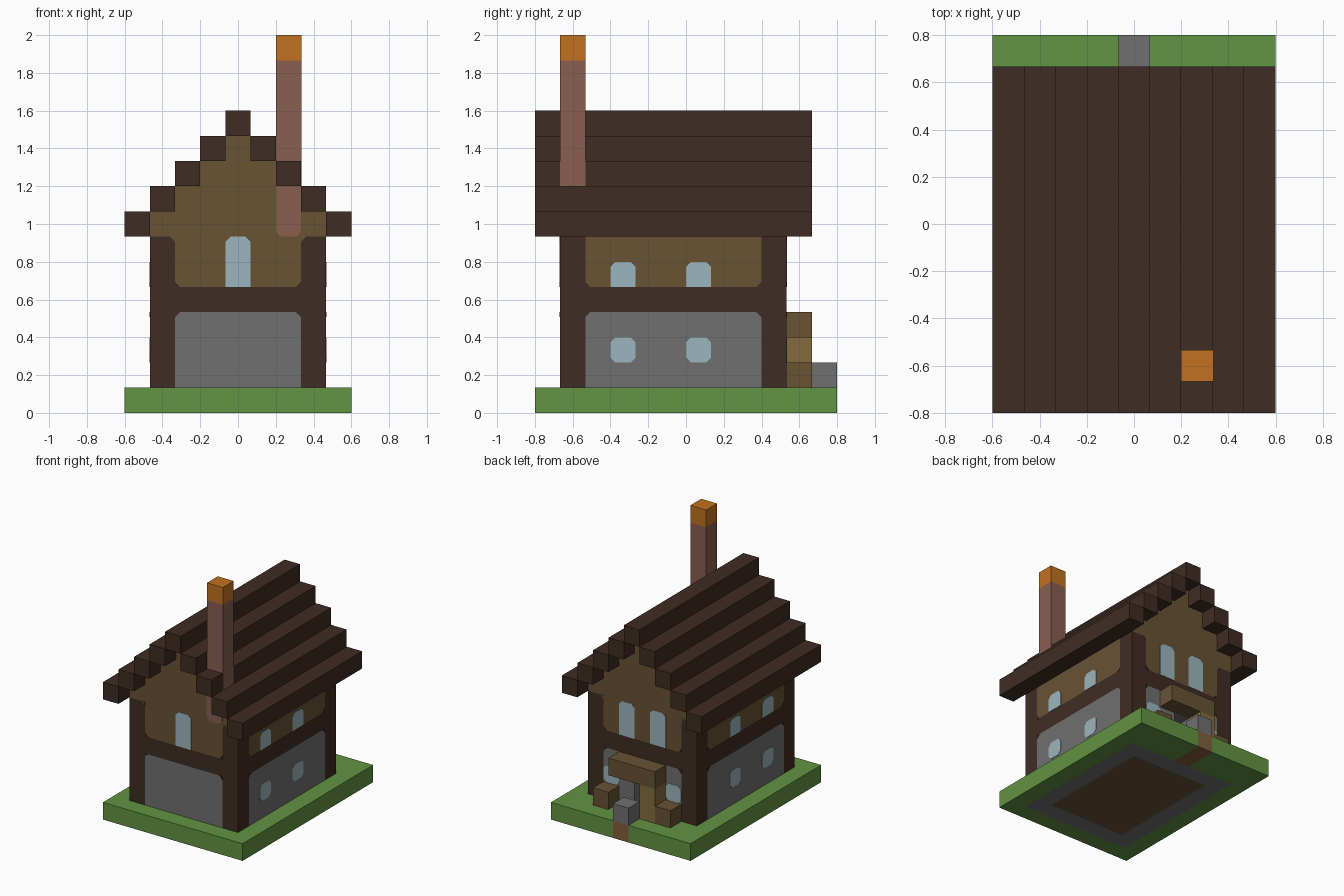
import bpy
import bmesh
from mathutils import Vector

cube = bpy.data.objects.get("Cube")
if cube:
    bpy.data.objects.remove(cube, do_unlink=True)

U = 2 / 15          # one block
LIFT = 0.02         # plate thickness, in blocks
CUT = 0.2           # clipped corner size, in blocks


def material(name, rgb):
    lin = [((c / 255 + 0.055) / 1.055) ** 2.4 for c in rgb]
    mat = bpy.data.materials.new(name)
    mat.use_nodes = True
    mat.diffuse_color = (*lin, 1)
    mat.node_tree.nodes["Principled BSDF"].inputs["Base Color"].default_value = (*lin, 1)
    return mat


GRASS = material("grass green", (98, 147, 66))
TIMBER = material("dark timber", (63, 44, 36))
PLANK = material("brown plank", (104, 82, 52))
STONE = material("grey stone", (112, 112, 112))
GLASS = material("pale glass", (156, 181, 189))
BRICK = material("chimney brick", (136, 94, 80))
EMBER = material("ember orange", (193, 113, 32))
DOOR = material("door wood", (131, 108, 62))
DIRT = material("path dirt", (130, 95, 60))


def finish(name, bm, mat):
    bmesh.ops.recalc_face_normals(bm, faces=bm.faces)
    bmesh.ops.scale(bm, vec=(U, U, U), verts=bm.verts)
    mesh = bpy.data.meshes.new(name)
    bm.to_mesh(mesh)
    bm.free()
    mesh.materials.append(mat)
    obj = bpy.data.objects.new(name, mesh)
    bpy.context.collection.objects.link(obj)


def boxes(name, mat, *ranges):
    """Each range is ((x0, x1), (y0, y1), (z0, z1)) in blocks."""
    bm = bmesh.new()
    for r in ranges:
        mid = Vector([(a + b) / 2 for a, b in r])
        size = Vector([b - a for a, b in r])
        for v in bmesh.ops.create_cube(bm, size=1)["verts"]:
            v.co = v.co * size + mid
    finish(name, bm, mat)


def on_wall(side, a, z, lift):
    return {"front": (a, -5 - lift, z), "back": (a, 4 + lift, z),
            "left": (3.5 + lift, a, z), "right": (-3.5 - lift, a, z)}[side]


def plates(name, mat, side, outlines):
    """Thin flat plates on one wall."""
    bm = bmesh.new()
    for outline in outlines:
        face = bm.faces.new([bm.verts.new(on_wall(side, a, z, 0)) for a, z in outline])
        new = bmesh.ops.extrude_face_region(bm, geom=[face])["geom"]
        out = Vector(on_wall(side, 0, 0, LIFT)) - Vector(on_wall(side, 0, 0, 0))
        bmesh.ops.translate(bm, vec=out, verts=[g for g in new if isinstance(g, bmesh.types.BMVert)])
    finish(name, bm, mat)


def pane(a, z0, z1, low=0):
    """One block wide, with clipped top corners and optionally clipped bottom ones."""
    b = a + 1
    pts = [(a + low, z0), (b - low, z0), (b, z0 + low), (b, z1 - CUT),
           (b - CUT, z1), (a + CUT, z1), (a, z1 - CUT), (a, z0 + low)]
    return list(dict.fromkeys(pts))


def corner(a, z, da, dz):
    return [(a, z), (a + da * CUT, z), (a, z + dz * CUT)]


def ring(x, y, inner_x, inner_y, z):
    """Rectangular frame split into four boxes."""
    return [((x[0], inner_x[0]), y, z), ((inner_x[1], x[1]), y, z),
            (inner_x, (y[0], inner_y[0]), z), (inner_x, (inner_y[1], y[1]), z)]


# Ground slab with foundation, floor and path
HOUSE_X, HOUSE_Y = (-3.5, 3.5), (-5, 4)
ROOM_X, ROOM_Y = (-2.5, 2.5), (-4, 3)
MID = (-0.5, 0.5)
G = (0, 1)
boxes("lawn", GRASS,
      ((-4.5, -3.5), (-6, 6), G), ((3.5, 4.5), (-6, 6), G), (HOUSE_X, (-6, -5), G),
      ((-3.5, -0.5), (4, 6), G), ((0.5, 3.5), (4, 6), G))
boxes("foundation", STONE, *ring(HOUSE_X, HOUSE_Y, ROOM_X, ROOM_Y, G))
boxes("ground_floor", PLANK, (ROOM_X, ROOM_Y, G))
boxes("path", DIRT, (MID, (4, 6), G))

# Timber frame
SIDES = ((-3.5, -2.5), (2.5, 3.5))
ENDS = ((-5, -4), (3, 4))
boxes("corner_posts", TIMBER, *[(x, y, (1, 7)) for x in SIDES for y in ENDS])
boxes("belt_beam", TIMBER, *[(x, ROOM_Y, (4, 5)) for x in SIDES],
      *[(HOUSE_X, y, (4, 5)) for y in ENDS])

# Stone lower walls, with the doorway at the back
boxes("lower_walls", STONE, *[(x, ROOM_Y, (1, 4)) for x in SIDES],
      (ROOM_X, ENDS[0], (1, 4)), ((-2.5, -0.5), ENDS[1], (1, 4)),
      ((0.5, 2.5), ENDS[1], (1, 4)), (MID, ENDS[1], (3, 4)))

# Plank upper walls and stepped gables
boxes("upper_walls", PLANK, *[(x, ROOM_Y, (5, 8)) for x in SIDES],
      *[(ROOM_X, y, (5, 7)) for y in ENDS])
boxes("gables", PLANK, *[((i - 3.5, 3.5 - i), y, (7 + i, 8 + i)) for i in range(4) for y in ENDS])

# Roof courses climbing to the ridge
ROOF_Y = (-6, 5)
for i in range(4):
    z = (7 + i, 8 + i)
    boxes(f"roof_course_{i + 1}", TIMBER,
          ((3.5 - i, 4.5 - i), ROOF_Y, z), ((i - 4.5, i - 3.5), ROOF_Y, z))
boxes("roof_ridge", TIMBER, (MID, ROOF_Y, (11, 12)))

# Chimney, flush with the front gable and roof step
boxes("chimney", BRICK, ((1.5, 2.5 + LIFT), (-5, -4), (9, 14)))
boxes("chimney_top", EMBER, ((1.5, 2.5 + LIFT), (-5, -4), (14, 15)))
plates("chimney_base", BRICK, "front",
       [[(1.5 + CUT, 7), (2.5 - CUT, 7), (2.5, 7 + CUT), (2.5, 9), (1.5, 9), (1.5, 7 + CUT)]])

# Clipped timber corners around the wall panels
for side in ("front", "back", "left", "right"):
    lo, hi = ROOM_X if side in ("front", "back") else ROOM_Y
    plates(f"{side}_panel_corners", TIMBER, side,
           [corner(a, z, d, dz) for a, d in ((lo, 1), (hi, -1)) for z, dz in ((4, -1), (5, 1))])
for side in ("front", "back"):
    plates(f"{side}_post_tops", PLANK, side,
           [corner(-2.5, 7, -1, -1), corner(2.5, 7, 1, -1)])

# Windows
for side in ("left", "right"):
    plates(f"{side}_windows", GLASS, side,
           [p for a in (-3, 0) for p in (pane(a, 2, 3, CUT), pane(a, 5, 6))])
plates("front_window", GLASS, "front", [pane(-0.5, 5, 7)])
plates("back_windows", GLASS, "back",
       [pane(-1.5, 5, 7), pane(0.5, 5, 7), pane(-2.5, 2, 3, CUT), pane(1.5, 2, 3, CUT)])

# Porch, open door and doorstep
PORCH_Y = (4, 5)
boxes("porch_roof", PLANK, ((-1.5, 1.5), PORCH_Y, (3, 4)))
boxes("planters", PLANK, ((-2.5, -1.5), PORCH_Y, (1, 2)), ((1.5, 2.5), PORCH_Y, (1, 2)))
boxes("open_door", DOOR, ((-1.5, -0.5), PORCH_Y, (1, 3)))
boxes("doorstep", STONE, (MID, (5, 6), (1, 2)))
